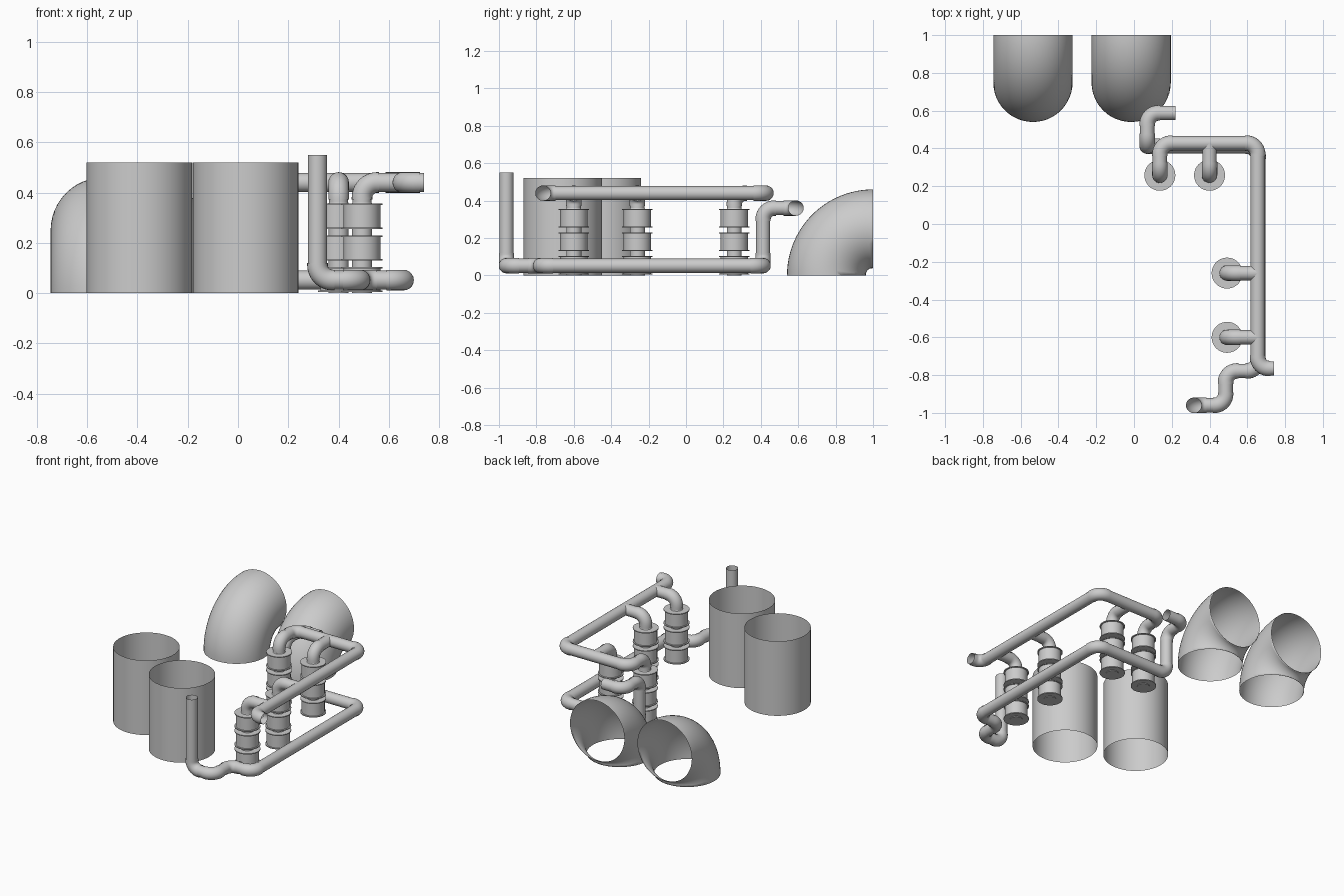
import bpy, bmesh, math
from mathutils import Vector

if "Cube" in bpy.data.objects:
    bpy.data.objects.remove(bpy.data.objects["Cube"])

R = 0.038        # pipe radius
ELBOW = 0.041    # elbow fitting radius
BEND = 0.06      # bend radius


def smooth(ob):
    bpy.ops.object.select_all(action='DESELECT')
    ob.select_set(True)
    bpy.context.view_layer.objects.active = ob
    bpy.ops.object.shade_smooth_by_angle(angle=math.radians(35))


def tube(name, pieces):
    """Open-ended tubes: pieces is a list of (points, radius)."""
    cu = bpy.data.curves.new(name + "_path", 'CURVE')
    cu.dimensions = '3D'
    cu.bevel_depth = 1.0
    cu.bevel_resolution = 8 if pieces[0][1] < 0.1 else 22
    cu.use_fill_caps = False
    for pts, rad in pieces:
        sp = cu.splines.new('POLY')
        sp.points.add(len(pts) - 1)
        for p, co in zip(sp.points, pts):
            p.co = (*co, 1)
            p.radius = rad
    tmp = bpy.data.objects.new(name + "_tmp", cu)
    bpy.context.collection.objects.link(tmp)
    bpy.context.view_layer.update()
    me = bpy.data.meshes.new_from_object(
        tmp.evaluated_get(bpy.context.evaluated_depsgraph_get()))
    bpy.data.objects.remove(tmp)
    ob = bpy.data.objects.new(name, me)
    bpy.context.collection.objects.link(ob)
    smooth(ob)
    return ob


def pipe(name, corners):
    """Straight runs joined by slightly wider elbow fittings."""
    P = [Vector(c) for c in corners]
    pieces, start = [], P[0]
    for a, b, c in zip(P, P[1:], P[2:]):
        u, v = (b - a).normalized(), (c - b).normalized()
        s, e = b - u * BEND, b + v * BEND
        pieces.append(([start, s], R))
        centre = s + v * BEND
        arc = [centre - v * BEND * math.cos(t) + u * BEND * math.sin(t)
               for t in (i * math.pi / 20 for i in range(11))]
        pieces.append(([s - u * 0.008] + arc + [e + v * 0.008], ELBOW))
        start = e
    pieces.append(([start, P[-1]], R))
    return tube(name, pieces)


def lathe(name, profile, loc, n=40):
    bm = bmesh.new()
    vs = [bm.verts.new((r, 0, z)) for r, z in profile]
    es = [bm.edges.new(e) for e in zip(vs, vs[1:])]
    bmesh.ops.spin(bm, geom=vs + es, axis=(0, 0, 1), cent=(0, 0, 0),
                   angle=2 * math.pi, steps=n, use_duplicate=False)
    bmesh.ops.remove_doubles(bm, verts=bm.verts, dist=1e-5)
    bmesh.ops.recalc_face_normals(bm, faces=bm.faces)
    me = bpy.data.meshes.new(name)
    bm.to_mesh(me)
    bm.free()
    ob = bpy.data.objects.new(name, me)
    ob.location = loc
    bpy.context.collection.objects.link(ob)
    smooth(ob)
    return ob


# Large open straight ducts
for i, (x, y) in enumerate([(-0.392, -0.45), (0.03, -0.66)]):
    lathe(f"straight_duct_{i}", [(0.21, 0), (0.21, 0.52)], (x, y, 0), 64)

# Large open elbow ducts
for i, x in enumerate([-0.535, -0.015]):
    arc = [(x, 1 - 0.25 * math.cos(t), 0.25 * math.sin(t))
           for t in (k * math.pi / 48 for k in range(25))]
    duct = tube(f"elbow_duct_{i}", [(arc, 0.21)])
    # square the open ends to the floor and back planes
    for v in duct.data.vertices:
        v.co.z = 0 if v.co.z < 0.012 else v.co.z
        v.co.y = 1 if v.co.y > 0.988 else v.co.y

# Lower pipe run, with upright ends
ZL, ZU = 0.052, 0.44
pipe("lower_pipe", [(0.316, -0.96, 0.55), (0.316, -0.96, ZL), (0.485, -0.96, ZL),
                    (0.485, -0.778, ZL), (0.658, -0.778, ZL), (0.658, 0.412, ZL),
                    (0.07, 0.412, ZL), (0.07, 0.412, 0.36), (0.07, 0.588, 0.36),
                    (0.22, 0.588, 0.36)])

# Upper pipe run, ending at the last drum stack
pipe("upper_pipe", [(0.74, -0.765, ZU), (0.655, -0.765, ZU), (0.655, 0.428, ZU),
                    (0.137, 0.428, ZU), (0.137, 0.258, ZU), (0.137, 0.258, 0.35)])

# Branches from the upper pipe down into the other stacks
pipe("branch_back", [(0.40, 0.428, ZU), (0.40, 0.258, ZU), (0.40, 0.258, 0.35)])
for i, y in enumerate([-0.26, -0.6]):
    pipe(f"branch_side_{i}", [(0.655, y, ZU), (0.493, y, ZU), (0.493, y, 0.35)])

# Stacks of three flanged drums with necks between
profile = [(0, 0.36), (0.038, 0.36)]
for top in (0.356, 0.23, 0.104):
    bot = top - 0.1
    profile += [(0.04, top), (0.082, top), (0.082, top - 0.006), (0.073, top - 0.006),
                (0.073, bot + 0.006), (0.082, bot + 0.006), (0.082, bot), (0.04, bot)]
profile += [(0.04, 0.0), (0, 0.0)]
for i, (x, y) in enumerate([(0.137, 0.258), (0.40, 0.258), (0.493, -0.26), (0.493, -0.6)]):
    lathe(f"drum_stack_{i}", profile, (x, y, 0))
